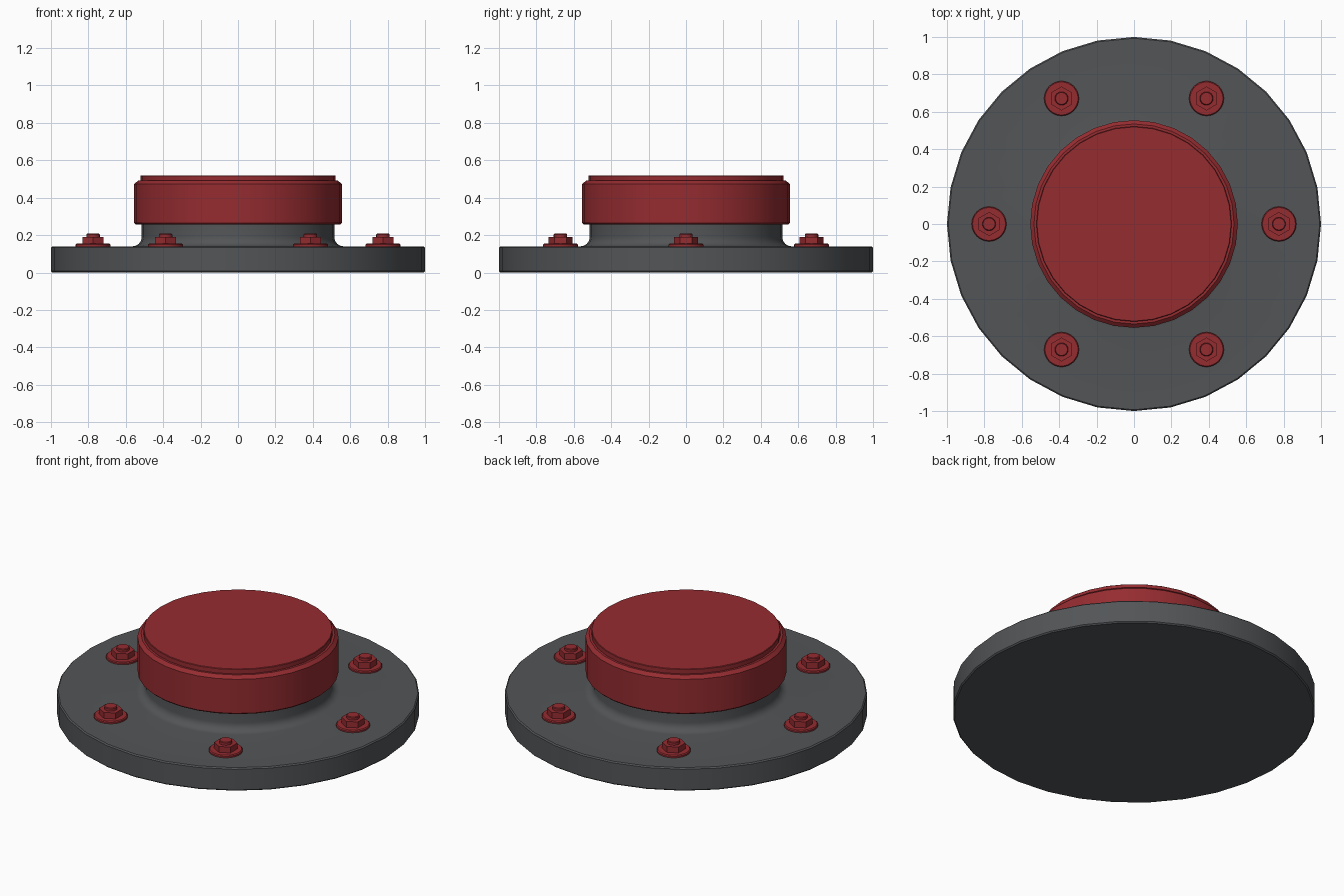
import bpy, math

if "Cube" in bpy.data.objects:
    bpy.data.objects.remove(bpy.data.objects["Cube"])

def material(name, color):
    m = bpy.data.materials.new(name)
    m.diffuse_color = color
    m.use_nodes = True
    m.node_tree.nodes["Principled BSDF"].inputs["Base Color"].default_value = m.diffuse_color
    return m

GREY = material("dark_grey", (0.085, 0.09, 0.095, 1))
RED = material("red", (0.30, 0.025, 0.03, 1))

def lathe(name, profile, mat, sides=32, loc=(0, 0, 0), turn=0.0):
    """Revolve an (r, z) profile, listed bottom to top, and cap both ends."""
    verts, faces = [], []
    for r, z in profile:
        for i in range(sides):
            a = turn + 2 * math.pi * i / sides
            verts.append((r * math.cos(a), r * math.sin(a), z))
    for k in range(len(profile) - 1):
        for i in range(sides):
            j = (i + 1) % sides
            a, b = k * sides, (k + 1) * sides
            faces.append((a + i, a + j, b + j, b + i))
    faces.append(tuple(reversed(range(sides))))
    top = (len(profile) - 1) * sides
    faces.append(tuple(range(top, top + sides)))
    mesh = bpy.data.meshes.new(name)
    mesh.from_pydata(verts, [], faces)
    mesh.materials.append(mat)
    ob = bpy.data.objects.new(name, mesh)
    ob.location = loc
    bpy.context.collection.objects.link(ob)
    bpy.ops.object.select_all(action='DESELECT')
    ob.select_set(True)
    bpy.context.view_layer.objects.active = ob
    bpy.ops.object.shade_smooth_by_angle(angle=math.radians(30))
    return ob

# Flange with a filleted neck
R = 0.05
fillet = [(0.515 + R - R * math.sin(t), 0.14 + R - R * math.cos(t))
          for t in (math.pi / 2 * i / 6 for i in range(7))]
lathe("flange", [(0.993, 0), (1.0, 0.007), (1.0, 0.133), (0.993, 0.14)]
      + fillet + [(0.515, 0.27)], GREY)

# Cap with chamfered rim and a raised top disc
lathe("cap", [(0.547, 0.258), (0.555, 0.266), (0.555, 0.473), (0.535, 0.491),
              (0.522, 0.491), (0.522, 0.517), (0.519, 0.52)], RED)

# Six studs, each with washer and hexagonal nut
for i in range(6):
    a = math.pi / 3 * i
    p = (0.775 * math.cos(a), 0.775 * math.sin(a), 0)
    lathe(f"washer_{i}", [(0.093, 0.135), (0.093, 0.149), (0.088, 0.154)], RED, 32, p)
    lathe(f"nut_{i}", [(0.064, 0.15), (0.064, 0.19)], RED, 6, p, math.pi / 6)
    lathe(f"stud_{i}", [(0.036, 0.15), (0.036, 0.204), (0.032, 0.208)], RED, 16, p)
